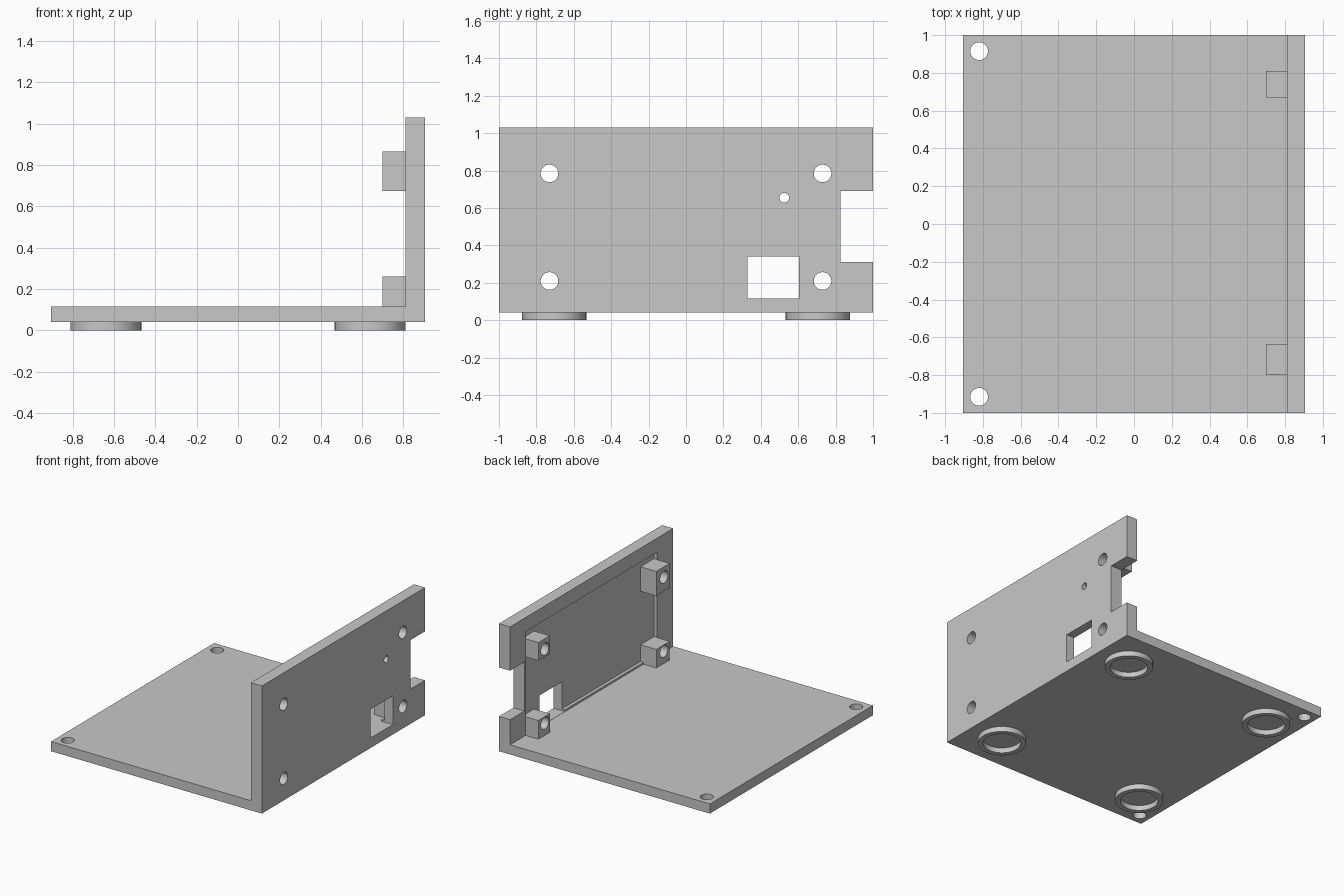
import bpy
import bmesh
from math import radians
from mathutils import Matrix

cube = bpy.data.objects.get("Cube")
if cube:
    bpy.data.objects.remove(cube, do_unlink=True)

grey = bpy.data.materials.new("light grey plastic")
grey.use_nodes = True
colour = (0.58, 0.58, 0.58, 1)
grey.diffuse_color = colour
grey.node_tree.nodes["Principled BSDF"].inputs["Base Color"].default_value = colour


def make_object(name, bm):
    bmesh.ops.recalc_face_normals(bm, faces=bm.faces)
    mesh = bpy.data.meshes.new(name)
    bm.to_mesh(mesh)
    bm.free()
    mesh.materials.append(grey)
    obj = bpy.data.objects.new(name, mesh)
    bpy.context.collection.objects.link(obj)
    return obj


def box(name, xs, ys, zs):
    bm = bmesh.new()
    bmesh.ops.create_cube(bm, size=1)
    for v in bm.verts:
        for i, span in enumerate((xs, ys, zs)):
            v.co[i] = span[0] if v.co[i] < 0 else span[1]
    return make_object(name, bm)


def cylinder(name, centre, radius, depth, along_x=False):
    bm = bmesh.new()
    turn = Matrix.Rotation(radians(90), 4, 'Y') if along_x else Matrix()
    bmesh.ops.create_cone(bm, cap_ends=True, segments=48, radius1=radius, radius2=radius,
                          depth=depth, matrix=Matrix.Translation(centre) @ turn)
    return make_object(name, bm)


def select_only(obj):
    bpy.ops.object.select_all(action='DESELECT')
    obj.select_set(True)
    bpy.context.view_layer.objects.active = obj


def cut(target, cutter):
    """Subtract the cutter, then delete it."""
    select_only(target)
    mod = target.modifiers.new("cut", 'BOOLEAN')
    mod.operation = 'DIFFERENCE'
    mod.solver = 'EXACT'
    mod.object = cutter
    bpy.ops.object.modifier_apply(modifier=mod.name)
    bpy.data.objects.remove(cutter, do_unlink=True)


def smooth(obj):
    select_only(obj)
    bpy.ops.object.shade_smooth_by_angle(angle=radians(30))


# L-shaped bracket: base plate and upright wall in one extruded profile
profile = [(-0.905, 0.04), (0.905, 0.04), (0.905, 1.03),
           (0.81, 1.03), (0.81, 0.115), (-0.905, 0.115)]
bm = bmesh.new()
face = bm.faces.new([bm.verts.new((x, -1, z)) for x, z in profile])
new = bmesh.ops.extrude_face_region(bm, geom=[face])["geom"]
bmesh.ops.translate(bm, vec=(0, 2, 0),
                    verts=[g for g in new if isinstance(g, bmesh.types.BMVert)])
bracket = make_object("base_and_wall", bm)

# Shallow recess inside the wall, side notch and connector window
cut(bracket, box("recess_cutter", (0.7, 0.835), (-0.80, 0.81), (0.13, 0.92)))
cut(bracket, box("notch_cutter", (0.7, 1), (0.825, 1.1), (0.31, 0.69)))
cut(bracket, box("window_cutter", (0.75, 1), (0.33, 0.605), (0.117, 0.34)))
cut(bracket, cylinder("small_hole_cutter", (0.85, 0.525, 0.655), 0.026, 0.4, True))

# Screw posts, with holes running on through the wall
for side, y, ys in (("back", 0.73, (0.67, 0.81)), ("front", -0.73, (-0.80, -0.635))):
    upper_bottom = 0.725 if side == "back" else 0.675
    for level, z, zs in (("lower", 0.21, (0.115, 0.26)),
                         ("upper", 0.785, (upper_bottom, 0.865))):
        post = box(f"{level}_{side}_post", (0.70, 0.835), ys, zs)
        for target in (post, bracket):
            cut(target, cylinder("screw_cutter", (0.8, y, z), 0.047, 0.5, True))
        smooth(post)

# Corner holes in the base
for y in (-0.915, 0.915):
    cut(bracket, cylinder("corner_cutter", (-0.82, y, 0.08), 0.047, 0.3))
smooth(bracket)

# Ring feet
for x_name, x in (("right", -0.64), ("left", 0.64)):
    for y_name, y in (("front", -0.705), ("back", 0.705)):
        foot = cylinder(f"{y_name}_{x_name}_ring_foot", (x, y, 0.02), 0.172, 0.04)
        cut(foot, cylinder("ring_cutter", (x, y, 0.02), 0.135, 0.2))
        smooth(foot)
